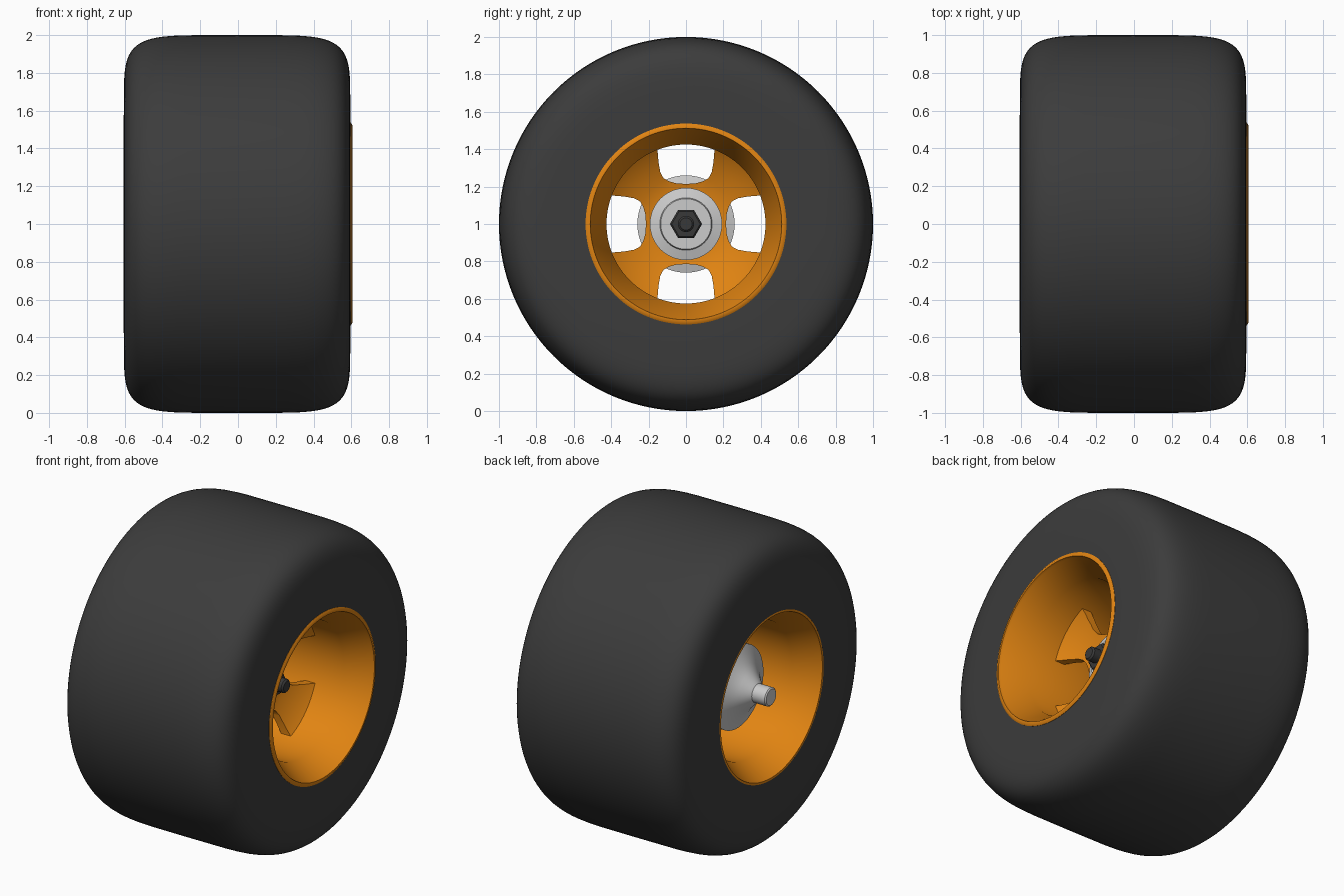
import bpy, bmesh, math
from mathutils import Vector

if "Cube" in bpy.data.objects:
    bpy.data.objects.remove(bpy.data.objects["Cube"])


def material(name, rgb):
    m = bpy.data.materials.new(name)
    m.diffuse_color = (*rgb, 1)
    m.use_nodes = True
    m.node_tree.nodes["Principled BSDF"].inputs["Base Color"].default_value = m.diffuse_color
    return m


RUBBER = material("rubber", (0.045, 0.045, 0.045))
ORANGE = material("orange_paint", (0.75, 0.23, 0.006))
DARK = material("dark_metal", (0.04, 0.04, 0.04))


def finish(name, bm, mat=None, angle=35):
    bmesh.ops.recalc_face_normals(bm, faces=bm.faces)
    me = bpy.data.meshes.new(name)
    bm.to_mesh(me)
    bm.free()
    ob = bpy.data.objects.new(name, me)
    bpy.context.collection.objects.link(ob)
    if mat:
        me.materials.append(mat)
    bpy.ops.object.select_all(action='DESELECT')
    ob.select_set(True)
    bpy.context.view_layer.objects.active = ob
    if angle:
        bpy.ops.object.shade_smooth_by_angle(angle=math.radians(angle))
    return ob


def lathe(name, profile, mat=None, steps=96, closed=True, angle=35):
    """Turn a list of (x, radius) points about the wheel axis."""
    bm = bmesh.new()
    rings = []
    for i in range(steps):
        a = 2 * math.pi * i / steps
        rings.append([bm.verts.new((x, r * math.cos(a), 1 + r * math.sin(a))) for x, r in profile])
    n = len(profile)
    for i in range(steps):
        p, q = rings[i], rings[(i + 1) % steps]
        for j in range(n if closed else n - 1):
            k = (j + 1) % n
            bm.faces.new((p[j], p[k], q[k], q[j]))
    bmesh.ops.remove_doubles(bm, verts=bm.verts, dist=1e-5)
    bmesh.ops.dissolve_degenerate(bm, edges=bm.edges, dist=1e-6)
    return finish(name, bm, mat, angle)


# Tyre: squarish rounded section
tyre = [(-0.605, 0.525)]
for i in range(33):
    t = math.pi * (1 - i / 32)
    c, s = math.cos(t), max(math.sin(t), 0)
    x = math.copysign(abs(c) ** (2 / 5.5), c) * 0.6
    tyre.append((x - 0.005, 0.55 + 0.45 * s ** (2 / 5.5)))
tyre.append((0.595, 0.525))
lathe("tyre", tyre, RUBBER, 128)

# Rim barrel: lip, taper and drop centre, mirrored to both sides
half = [(0.45, 0.425), (0.59, 0.508), (0.605, 0.512), (0.605, 0.525), (0.597, 0.537), (0.55, 0.537)]
outer = half + [(-x, r) for x, r in reversed(half)]
lathe("rim_barrel", outer, ORANGE)

# Dished wheel centre with four windows
disc = lathe("wheel_centre", [(0.27, 0.43), (0.25, 0.405), (0.21, 0.34), (0.175, 0.26), (0.155, 0.19),
                              (0.155, 0.05), (0.10, 0.05), (0.10, 0.19), (0.12, 0.26), (0.155, 0.34),
                              (0.20, 0.43)], ORANGE, angle=0)
side = [(0.05, 0.217), (0.09, 0.228), (0.12, 0.245), (0.137, 0.275), (0.147, 0.33), (0.152, 0.39), (0.152, 0.46)]
outline = [(0, 0.214)] + side + [(-u, v) for u, v in reversed(side)]
bm = bmesh.new()
for q in range(4):
    c, s = math.cos(q * math.pi / 2), math.sin(q * math.pi / 2)
    face = bm.faces.new([bm.verts.new((0, u * c - v * s, 1 + u * s + v * c)) for u, v in outline])
    new = bmesh.ops.extrude_face_region(bm, geom=[face])["geom"]
    bmesh.ops.translate(bm, vec=Vector((0.4, 0, 0)),
                        verts=[g for g in new if isinstance(g, bmesh.types.BMVert)])
cutter = finish("window_cutter", bm, None, 0)
cutter.hide_render = True
mod = disc.modifiers.new("windows", 'BOOLEAN')
mod.operation, mod.object, mod.solver = 'DIFFERENCE', cutter, 'EXACT'
bpy.ops.object.select_all(action='DESELECT')
disc.select_set(True)
bpy.context.view_layer.objects.active = disc
bpy.ops.object.modifier_apply(modifier=mod.name)
bpy.data.objects.remove(cutter)
bpy.ops.object.shade_smooth_by_angle(angle=math.radians(35))

# Hub behind the centre: flange, flared cone and axle stub
lathe("hub", [(0.11, 0), (0.11, 0.19), (-0.32, 0.19), (-0.34, 0.26), (-0.365, 0.26), (-0.385, 0.215),
              (-0.415, 0.16), (-0.45, 0.115), (-0.49, 0.075), (-0.505, 0.058), (-0.595, 0.058),
              (-0.602, 0.05), (-0.602, 0)], closed=False)

# Washer, hex nut and threaded stud on the outside
lathe("washer", [(0.13, 0), (0.13, 0.193), (0.18, 0.193), (0.195, 0.14), (0.21, 0.135), (0.21, 0)], closed=False)
lathe("hex_nut", [(0.2, 0), (0.2, 0.086), (0.275, 0.086), (0.285, 0.076), (0.285, 0)], DARK, 6, False, 0)
lathe("stud", [(0.2, 0), (0.2, 0.043), (0.335, 0.043), (0.345, 0.033), (0.345, 0)], DARK, 24, False)
